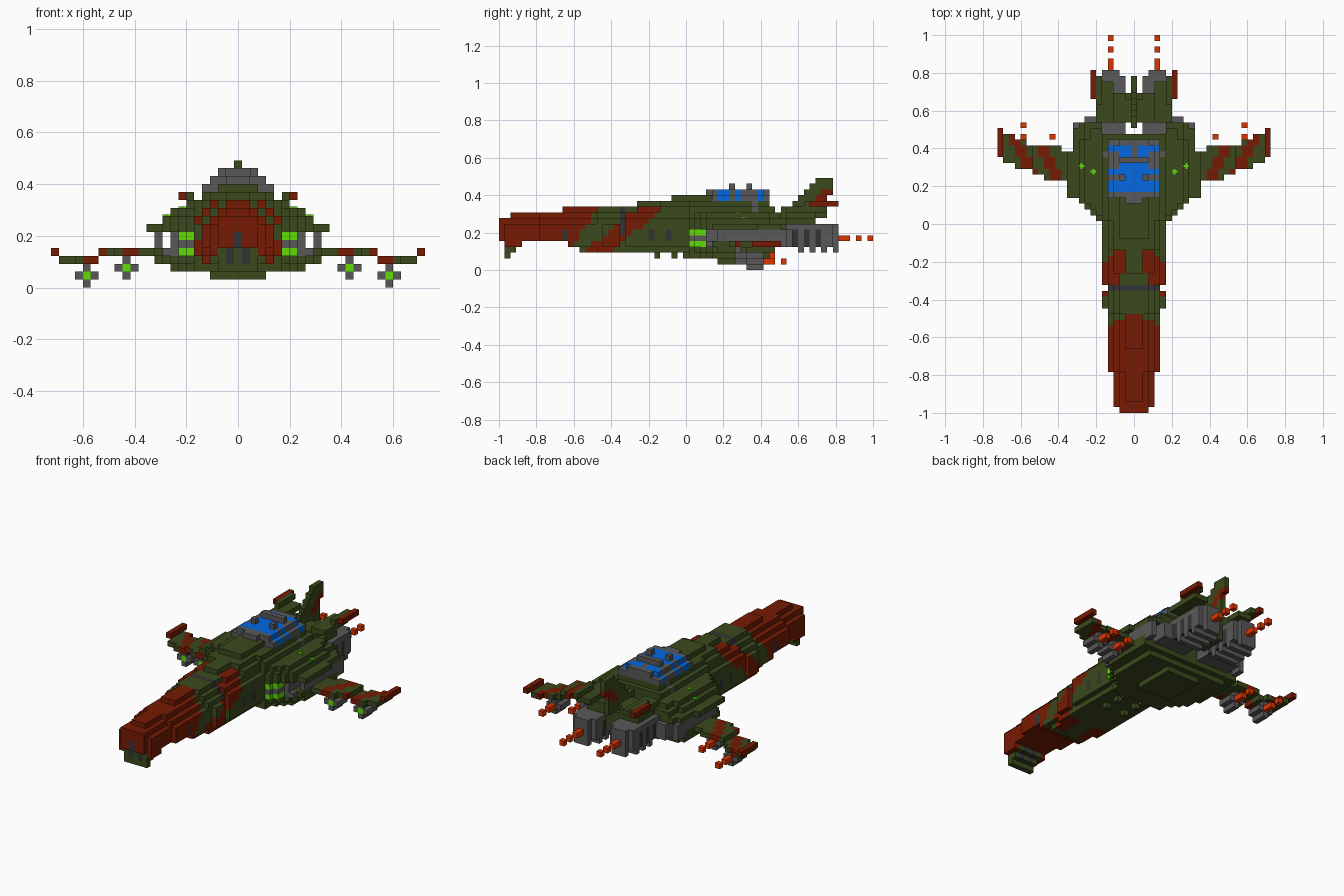
import bpy, bmesh

if "Cube" in bpy.data.objects:
    bpy.data.objects.remove(bpy.data.objects["Cube"])

V = 2 / 65  # size of one block

# Palette (linear values)
COLOURS = {
    "green": (0.042, 0.067, 0.012), "red": (0.185, 0.011, 0.001),
    "grey": (0.098, 0.098, 0.098), "dark_grey": (0.034, 0.034, 0.034),
    "blue": (0.001, 0.140, 0.760), "lime": (0.120, 0.720, 0.001),
    "orange": (0.720, 0.036, 0.001)}
MATS = {}
for n, c in COLOURS.items():
    MATS[n] = bpy.data.materials.new(n)
    MATS[n].diffuse_color = (*c, 1)

# Each direction with the block corners of the face on that side (counter-clockwise)
SIDES = {
    (1, 0, 0): ((1, 0, 0), (1, 1, 0), (1, 1, 1), (1, 0, 1)),
    (-1, 0, 0): ((0, 0, 0), (0, 0, 1), (0, 1, 1), (0, 1, 0)),
    (0, 1, 0): ((0, 1, 0), (0, 1, 1), (1, 1, 1), (1, 1, 0)),
    (0, -1, 0): ((0, 0, 0), (1, 0, 0), (1, 0, 1), (0, 0, 1)),
    (0, 0, 1): ((0, 0, 1), (1, 0, 1), (1, 1, 1), (0, 1, 1)),
    (0, 0, -1): ((0, 0, 0), (0, 1, 0), (1, 1, 0), (1, 0, 0))}


def part(name, boxes, paint):
    """Block object mirrored in x; boxes are inclusive (x0,x1,y0,y1,z0,z1)."""
    cells = {}
    for x0, x1, y0, y1, z0, z1 in boxes:
        for x in range(x0, x1 + 1):
            for y in range(y0, y1 + 1):
                for z in range(z0, z1 + 1):
                    col = paint if isinstance(paint, str) else paint(x, y, z)
                    cells[x, y, z] = cells[-x, y, z] = col
    used = sorted(set(cells.values()))
    bm, verts = bmesh.new(), {}

    def vert(p):
        if p not in verts:
            verts[p] = bm.verts.new(((p[0] - 0.5) * V, -1 + p[1] * V, p[2] * V))
        return verts[p]

    for (x, y, z), col in cells.items():
        for (dx, dy, dz), quad in SIDES.items():
            if (x + dx, y + dy, z + dz) not in cells:
                f = bm.faces.new([vert((x + a, y + b, z + c)) for a, b, c in quad])
                f.material_index = used.index(col)
    me = bpy.data.meshes.new(name)
    bm.to_mesh(me)
    bm.free()
    for n in used:
        me.materials.append(MATS[n])
    ob = bpy.data.objects.new(name, me)
    bpy.context.collection.objects.link(ob)


# Camouflage of the fuselage: red nose, slanted red band, dark groove and ports
def hull_paint(x, y, z):
    if x == 0 and y == 0 and z in (5, 6):
        return "dark_grey"
    if y == 21 and z >= 6:
        return "dark_grey"
    if x >= 4 and y in (11, 26, 29) and z in (5, 6):
        return "dark_grey"
    if y - 0.6 * (z - 3) < 12.2:
        return "red"
    if 14.7 <= y - 1.2 * (z - 3) <= 19.2 and x >= 2 and z < 11:
        return "red"
    return "green"


# Nose and forward fuselage
part("nose", [
    (0, 2, 0, 0, 5, 8), (0, 3, 1, 6, 5, 7), (0, 2, 1, 6, 8, 8), (0, 1, 2, 6, 9, 9),
    (0, 4, 7, 16, 5, 7), (0, 3, 7, 16, 8, 8), (0, 2, 7, 16, 9, 9), (0, 1, 11, 16, 10, 10),
    (3, 3, 1, 3, 4, 4), (0, 4, 12, 16, 4, 4), (0, 3, 14, 16, 3, 3)], hull_paint)
part("forward_fuselage", [
    (0, 4, 17, 36, 3, 8), (0, 3, 17, 21, 9, 9), (0, 4, 22, 36, 9, 9),
    (5, 5, 18, 20, 4, 7), (5, 5, 22, 36, 4, 8), (0, 2, 17, 23, 10, 10),
    (0, 3, 24, 36, 10, 10), (0, 1, 24, 36, 11, 11), (0, 3, 28, 36, 11, 11),
    (0, 2, 30, 36, 12, 12), (4, 4, 28, 36, 10, 10)], hull_paint)

# Chin with gun barrels
part("chin", [(0, 2, 1, 1, 2, 4), (0, 2, 2, 2, 3, 4), (0, 2, 3, 3, 4, 4)],
     lambda x, y, z: "dark_grey" if x == 1 and z > 2 else "green")

# Mid body: stacked layers, each trimmed by the widening plan of the shoulders
LAYERS = [(2, 8, 46), (3, 10, 47), (4, 10, 47), (5, 8, 47), (6, 8, 47), (7, 11, 44),
          (8, 9, 46), (9, 8, 46), (10, 5, 47), (11, 4, 46)]
SHOULDER = {33: 6, 34: 7, 35: 8, 36: 9}
body = [(0, 3, 38, 45, 1, 1), (6, 10, 45, 48, 7, 7), (6, 9, 49, 49, 7, 7),
        (0, 5, 45, 47, 7, 9), (6, 8, 47, 49, 8, 8), (6, 7, 47, 48, 9, 9)]
for z, half, end in LAYERS:
    for y in range(33, end + 1):
        yy = y - max(0, z - 8) - max(0, 4 - z)    # upper and lower layers start later
        w = min(half, SHOULDER.get(yy, 11 if yy > 36 else 5))
        if z in (4, 5, 6) and y == 35:            # gun ports sit slightly inward
            w = 7
        body.append((0, max(4, w), y, y, z, z))


def body_paint(x, y, z):
    if z in (4, 6) and x >= 6 and y <= 35:
        return "lime"
    if z == 5 and x >= 5 and y <= 36 or z in (4, 6) and y == 36 and x >= 8:
        return "grey"
    if z in (5, 6) and y >= 37 and x >= 6:
        return "grey"
    if y == 44 and z in (10, 11) and x >= 4:
        return "grey"
    return "green"


# The side channels between body and side plates stay open at x = 9
part("mid_body", body, body_paint)
part("side_plate", [(10, 10, 38, 49, 5, 6), (10, 10, 48, 49, 4, 4),
                    (7, 8, 48, 50, 4, 6)], "grey")
part("belly_fins", [(2, 2, y, y, 2, 2) for y in (27, 30, 32)], "green")


# Cockpit canopy with window frames
def canopy_paint(x, y, z):
    if z == 14 or y in (37, 43, 46) or y >= 44 and x == 0:
        return "grey"
    if x >= 3 and y in (40, 42, 44):
        return "grey"
    return "blue"


part("canopy", [(0, 4, 38, 46, 12, 12), (0, 3, 37, 45, 12, 13),
                (0, 2, 43, 43, 14, 14), (2, 2, 40, 40, 14, 14),
                (0, 2, 46, 46, 13, 13)], canopy_paint)
part("canopy_sill", [(0, 1, 36, 36, 13, 13), (4, 4, 37, 37, 12, 12)], "grey")

# Engines with ribbed nozzles and exhaust trails
part("engines", [(2, 6, 48, 50, 4, 7)], "grey")
nozzle = [(2, 6, 51, 57, 4, 7), (3, 5, 58, 58, 3, 7)]
nozzle += [(2, 6, y, y, 3, 7) for y in (52, 54, 56)]
part("nozzles", nozzle,
     lambda x, y, z: "dark_grey" if y % 2 and y < 57 and z < 7 else "grey")
part("exhaust", [(4, 4, 59, 60, 5, 5), (4, 4, 62, 62, 5, 5), (4, 4, 64, 64, 5, 5)],
     "orange")

# Tail deck, tail planes and upright fin
part("tail_deck", [(0, 5, 50, 54, 8, 8), (0, 1, 50, 54, 5, 7), (0, 1, 50, 53, 9, 9)],
     "green")
part("tail_planes", [(2, 4, 50, 54, 9, 9), (4, 6, 50, 56, 10, 10),
                     (6, 6, 53, 57, 11, 11), (7, 7, 54, 58, 11, 11)],
     lambda x, y, z: "red" if x == 7 else "green")
FIN = [(49, 56), (49, 56), (51, 56), (52, 56), (53, 57), (54, 57), (55, 57)]
part("tail_fin", [(0, 0, a, b, 9 + n, 9 + n) for n, (a, b) in enumerate(FIN)],
     lambda x, y, z: "red" if z in (11, 12, 13) and y - z in (43, 44) else "green")


# Swept wings with red stripes and raised red tips
def wing_paint(x, y, z):
    d = x - (y - 40) // 2
    return "red" if x == 23 or 13 <= d <= 14 or 17 <= d <= 18 else "green"


wings = [(23, 23, 44, 48, 4, 4)]
for x in range(10, 23):
    z = 4 if x < 18 else 3
    front = 40 + int(max(0, x - 13) * 0.42)
    rear = 44 if x < 13 else 45 + int(max(0, x - 17) * 0.5)
    wings.append((x, x, front, rear, z, z))
part("wings", wings, wing_paint)


# Missiles: cross-shaped pods with a lime tip and an exhaust trail
def missile(name, x, y0, y1, z):
    part(name, [(x - 1, x + 1, y0, y1, z, z), (x, x, y1 - 2, y1, z - 1, z - 1),
                (x, x, y0, y1, z + 1, z + 1)],
         lambda a, b, c: "lime" if (a, b, c) == (x, y0, z) else "grey")
    part(name + "_exhaust", [(x, x, y1 + 1, y1 + 2, z, z), (x, x, y1 + 4, y1 + 4, z, z)],
         "orange")


missile("outer_missile", 19, 43, 45, 1)
missile("inner_missile", 14, 41, 43, 2)


# Small lime cross marks on the shoulders, as thin plates
def mark(name, x, y, z):
    for s in (-1, 1):
        for n, (a, b) in enumerate(((1.0, 0.35), (0.35, 1.0))):
            bpy.ops.mesh.primitive_cube_add(
                size=V, location=(s * x * V, -1 + (y + 0.5) * V, z * V + 0.003))
            ob = bpy.context.object
            ob.name = f"{name}_{n}"
            ob.scale = (a, b, 0.2)
            ob.data.materials.append(MATS["lime"])


mark("outer_mark", 9, 42, 9)
mark("inner_mark", 7, 41, 10)

for m in bpy.data.materials:
    if m.users and not m.is_grease_pencil:
        m.use_nodes = True
        m.node_tree.nodes["Principled BSDF"].inputs["Base Color"].default_value = m.diffuse_color
